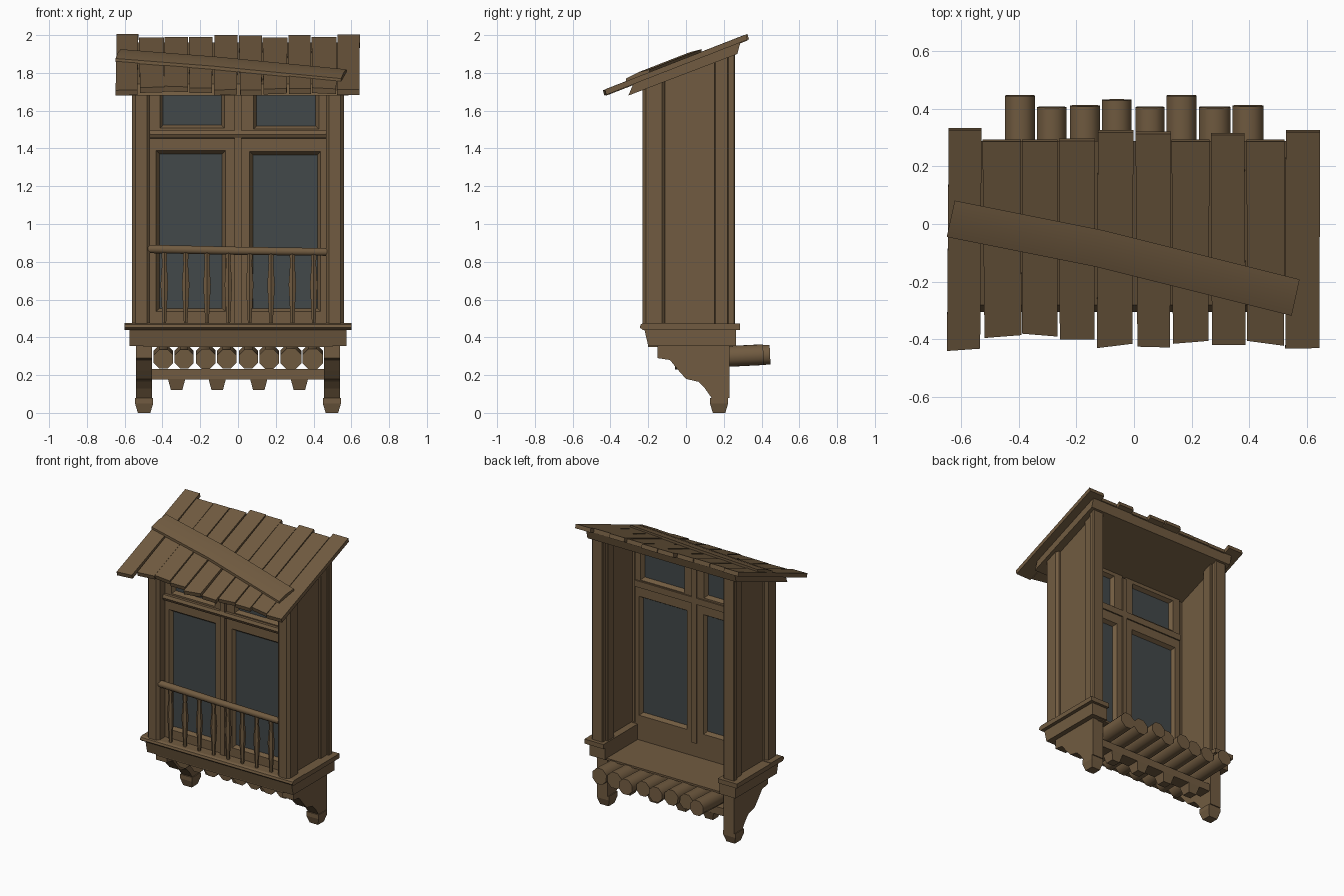
import bpy, bmesh, math, random
from mathutils import Vector

if "Cube" in bpy.data.objects:
    bpy.data.objects.remove(bpy.data.objects["Cube"])

random.seed(4)


def material(name, rgb):
    m = bpy.data.materials.new(name)
    m.diffuse_color = (*rgb, 1)
    m.use_nodes = True
    m.node_tree.nodes["Principled BSDF"].inputs["Base Color"].default_value = m.diffuse_color
    return m


WOOD = material("weathered_wood", (0.165, 0.105, 0.052))
GLASS = material("dark_glass", (0.055, 0.066, 0.068))


def loft(name, rings, mat=WOOD, closed=False, smooth=False):
    """Bridge rings of points; cap the ends, or join last ring to first."""
    bm = bmesh.new()
    vs = [[bm.verts.new(p) for p in r] for r in rings]
    n = len(rings[0])
    for k in range(len(vs) if closed else len(vs) - 1):
        a, b = vs[k], vs[(k + 1) % len(vs)]
        for i in range(n):
            j = (i + 1) % n
            bm.faces.new((a[i], a[j], b[j], b[i]))
    if not closed:
        bm.faces.new(vs[0])
        bm.faces.new(vs[-1])
    bmesh.ops.recalc_face_normals(bm, faces=bm.faces)
    me = bpy.data.meshes.new(name)
    bm.to_mesh(me)
    bm.free()
    me.materials.append(mat)
    ob = bpy.data.objects.new(name, me)
    bpy.context.collection.objects.link(ob)
    if smooth:
        bpy.ops.object.select_all(action='DESELECT')
        ob.select_set(True)
        bpy.context.view_layer.objects.active = ob
        bpy.ops.object.shade_smooth_by_angle(angle=math.radians(50))
    return ob


def side_prism(name, profile, x0, x1):
    """Extrude a (y, z) profile along x."""
    return loft(name, [[(x, y, z) for y, z in profile] for x in (x0, x1)])


def rect(x0, x1, y0, y1, z):
    return [(x0, y0, z), (x1, y0, z), (x1, y1, z), (x0, y1, z)]


def box(name, x0, x1, y0, y1, z0, z1, mat=WOOD):
    return loft(name, [rect(x0, x1, y0, y1, z) for z in (z0, z1)], mat)


def tube(name, pts, radii, n=8):
    """Turned or log shape along a straight-ish path."""
    pts = [Vector(p) for p in pts]
    q = (pts[-1] - pts[0]).to_track_quat('Z', 'Y')
    rings = []
    for p, r in zip(pts, radii):
        rings.append([p + q @ Vector((r * math.cos(a), r * math.sin(a), 0))
                      for a in (2 * math.pi * (i + 0.5) / n for i in range(n))])
    return loft(name, rings, smooth=True)


def under_roof(y):
    return 1.70 + 0.39 * (y + 0.30)


def roof_top(y):
    return 1.71 + 0.39 * (y + 0.43)


def post(name, x0, x1, y0, y1, c):
    """Chamfered upright with its top cut to the roof slope."""
    sec = [(x0 + c, y0), (x1 - c, y0), (x1, y0 + c), (x1, y1 - c),
           (x1 - c, y1), (x0 + c, y1), (x0, y1 - c), (x0, y0 + c)]
    return loft(name, [[(x, y, 0.45) for x, y in sec],
                       [(x, y, under_roof(y)) for x, y in sec]])


# Posts, side walls and brackets, mirrored left and right
for s, side in ((-1, "left"), (1, "right")):
    def span(a, b):
        return sorted((s * a, s * b))
    post(side + "_front_post", *span(0.465, 0.56), -0.23, -0.11, 0.018)
    post(side + "_back_post", *span(0.46, 0.545), 0.15, 0.225, 0.005)
    post(side + "_back_trim", *span(0.475, 0.56), 0.22, 0.26, 0.005)
    side_prism(side + "_wall", [(-0.12, 0.40), (0.16, 0.40), (0.16, under_roof(0.16)),
                                (-0.12, under_roof(-0.12))], *span(0.50, 0.53))
    side_prism(side + "_bracket",
               [(-0.15, 0.37), (-0.15, 0.29), (-0.085, 0.28), (-0.04, 0.225),
                (0.0, 0.18), (0.065, 0.165), (0.10, 0.13), (0.135, 0.08),
                (0.23, 0.08), (0.23, 0.37)], *span(0.455, 0.54))
    cx = s * 0.497
    loft(side + "_foot", [rect(cx - a, cx + a, 0.175 - a, 0.175 + a, z)
                          for a, z in ((0.033, 0), (0.048, 0.05), (0.048, 0.08))])
    # sill ends
    x0, x1 = span(0.45, 0.575)
    box(side + "_sill_end", x0, x1, -0.20, 0.265, 0.355, 0.445)
    x0, x1 = span(0.45, 0.60)
    box(side + "_sill_cap", x0, x1, -0.20, 0.285, 0.44, 0.472)

# Front sill and floor
side_prism("front_sill", [(-0.20, 0.355), (-0.22, 0.44), (-0.10, 0.44), (-0.10, 0.355)],
           -0.575, 0.575)
side_prism("front_sill_cap", [(-0.23, 0.44), (-0.245, 0.452), (-0.24, 0.468),
                              (-0.225, 0.475), (-0.10, 0.475), (-0.10, 0.44)], -0.60, 0.60)
box("floor", -0.50, 0.50, -0.20, 0.25, 0.348, 0.362)

# Floor logs, with uneven back ends
log_ends = [(-0.395, 0.445), (-0.285, 0.405), (-0.17, 0.41), (-0.06, 0.43),
            (0.055, 0.405), (0.165, 0.445), (0.28, 0.405), (0.395, 0.41)]
for x, y in log_ends:
    r = random.uniform(0.054, 0.060)
    tube("floor_log", [(x, -0.06, 0.285), (x, y, 0.308)], [r, r])

# Lower cross bar with pegs
box("lower_bar", -0.46, 0.46, 0.13, 0.22, 0.178, 0.232)
for x in (-0.325, -0.11, 0.11, 0.325):
    loft("bar_peg", [rect(x - a, x + a, 0.175 - a, 0.175 + a, z)
                     for a, z in ((0.03, 0.12), (0.046, 0.18))])


# Window sashes with bevelled openings and glass plates
def sash(name, outer, pane):
    def ring(r, y, g=0.0):
        x0, x1, z0, z1 = r
        return [(x0 - g, y, z0 - g), (x1 + g, y, z0 - g),
                (x1 + g, y, z1 + g), (x0 - g, y, z1 + g)]
    loft(name, [ring(outer, -0.10), ring(outer, -0.155), ring(pane, -0.155, 0.018),
                ring(pane, -0.13), ring(pane, -0.10, 0.018)], closed=True)
    x0, x1, z0, z1 = pane
    box(name + "_glass", x0 - 0.003, x1 + 0.003, -0.132, -0.126, z0 - 0.003, z1 + 0.003, GLASS)


sash("left_sash", (-0.47, -0.012, 0.46, 1.455), (-0.415, -0.085, 0.555, 1.37))
sash("right_sash", (0.012, 0.47, 0.46, 1.455), (0.08, 0.42, 0.555, 1.365))
sash("left_top_sash", (-0.47, -0.012, 1.48, 1.76), (-0.395, -0.09, 1.525, 1.715))
sash("right_top_sash", (0.012, 0.47, 1.48, 1.76), (0.10, 0.41, 1.52, 1.715))
box("mullion", -0.018, 0.018, -0.175, -0.09, 0.46, 1.74)
side_prism("transom", [(-0.175, 1.455), (-0.185, 1.475), (-0.175, 1.495),
                       (-0.09, 1.495), (-0.09, 1.45)], -0.47, 0.47)

# Balustrade
tube("hand_rail", [(-0.48, -0.20, 0.868), (0.0, -0.20, 0.858), (0.47, -0.20, 0.852)],
     [0.024, 0.023, 0.022])
for i in range(8):
    x = -0.39 + i * 0.113
    tube("baluster", [(x, -0.20, z) for z in (0.47, 0.53, 0.68, 0.79, 0.85)],
         [0.011, 0.014, 0.023, 0.014, 0.018], 6)

# Roof slab under the boards
side_prism("roof_slab", [(-0.305, 1.68), (-0.28, 1.74), (0.288, 1.962), (0.272, 1.90)],
           -0.585, 0.585)

# Roof boards: back x range, front x range, back y, front y left and right
boards = [(-0.642, -0.528, -0.648, -0.533, 0.325, -0.44, -0.432),
          (-0.525, -0.392, -0.518, -0.390, 0.285, -0.395, -0.385),
          (-0.388, -0.265, -0.388, -0.265, 0.285, -0.38, -0.39),
          (-0.260, -0.135, -0.257, -0.137, 0.288, -0.40, -0.40),
          (-0.125, -0.002, -0.128, -0.005, 0.317, -0.43, -0.415),
          (0.005, 0.128, 0.012, 0.125, 0.312, -0.425, -0.428),
          (0.130, 0.262, 0.135, 0.258, 0.285, -0.415, -0.405),
          (0.267, 0.383, 0.270, 0.387, 0.308, -0.42, -0.42),
          (0.390, 0.522, 0.392, 0.520, 0.285, -0.405, -0.422),
          (0.526, 0.645, 0.524, 0.642, 0.318, -0.432, -0.43)]
for b0, b1, f0, f1, yb, yl, yr in boards:
    lift = random.uniform(-0.003, 0.003)
    corners = [(f0, yl), (f1, yr), (b1, yb), (b0, yb)]
    loft("roof_board", [[(x, y + dy, roof_top(y) + lift - t) for x, y in corners]
                        for t, dy in ((0.028, 0.008), (0, 0))])

# Loose plank lying crooked across the roof
path = [(-0.635, 0.018), (-0.12, -0.085), (0.56, -0.255)]
rings = []
for x, y in path:
    rings.append([(x + dy * 0.22, y + dy, roof_top(y + dy) + dz)
                  for dy, dz in ((-0.063, -0.002), (0.063, -0.002), (0.063, 0.016),
                                 (0.0, 0.024), (-0.063, 0.016))])
loft("loose_plank", rings, smooth=True)
